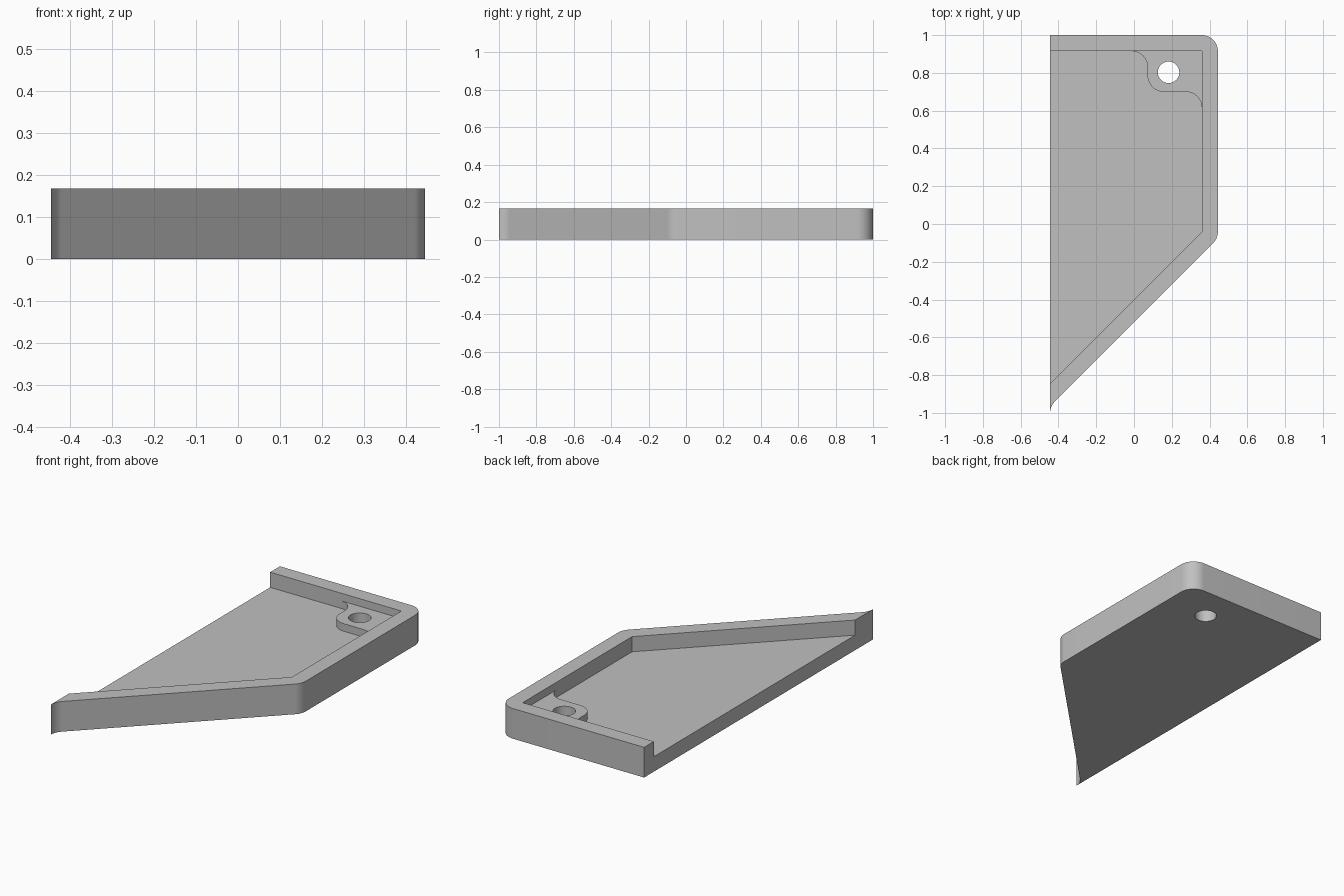
import bpy, bmesh
from math import sin, cos, radians

if "Cube" in bpy.data.objects:
    bpy.data.objects.remove(bpy.data.objects["Cube"])

HALF_W = 0.444          # half width of the plate
WALL = 0.085            # rim thickness, also every fillet radius
HEIGHT, FLOOR, BOSS = 0.167, 0.083, 0.125
IN_X, IN_Y, IN_LOW = HALF_W - WALL, 1 - WALL, -0.041
HOLE = (0.183, 0.803)

grey = bpy.data.materials.new("plain grey")
grey.use_nodes = True
grey.diffuse_color = (0.53, 0.53, 0.53, 1)
grey.node_tree.nodes["Principled BSDF"].inputs["Base Color"].default_value = grey.diffuse_color


def arc(cx, cy, start, end, r=WALL, steps=12):
    angles = [radians(start + (end - start) * i / steps) for i in range(steps + 1)]
    return [(cx + r * cos(a), cy + r * sin(a)) for a in angles]


def prism(name, outline, z0, z1):
    bm = bmesh.new()
    base = bm.faces.new([bm.verts.new((x, y, z0)) for x, y in outline])
    top = bmesh.ops.extrude_face_region(bm, geom=[base])["geom"]
    bmesh.ops.translate(bm, vec=(0, 0, z1 - z0),
                        verts=[v for v in top if isinstance(v, bmesh.types.BMVert)])
    bmesh.ops.recalc_face_normals(bm, faces=bm.faces)
    mesh = bpy.data.meshes.new(name)
    bm.to_mesh(mesh)
    bm.free()
    mesh.materials.append(grey)
    obj = bpy.data.objects.new(name, mesh)
    bpy.context.collection.objects.link(obj)
    return obj


def cut(target, cutter):
    cutter.hide_render = True
    mod = target.modifiers.new(cutter.name, "BOOLEAN")
    mod.operation, mod.solver, mod.object = "DIFFERENCE", "EXACT", cutter
    bpy.ops.object.modifier_apply(modifier=mod.name)
    bpy.data.objects.remove(cutter)


# Solid plate: rounded right corners, flared tip at the front left
outline = ([(-HALF_W, 1)] + arc(IN_X, IN_Y, 90, 0) + arc(IN_X, IN_LOW, 0, -45)
           + arc(-HALF_W + WALL, -1, 135, 180))
plate = prism("corner_tray", outline, 0, HEIGHT)
bpy.context.view_layer.objects.active = plate
plate.select_set(True)

# Pocket open on the left side, leaving the rim
out_x = -HALF_W - 0.1
open_side = [(IN_X, IN_LOW), (out_x, IN_LOW - IN_X + out_x), (out_x, IN_Y)]

# Deep pocket runs around the screw boss
boss_edge = (arc(-0.013, IN_Y - WALL, 90, 0) + arc(0.157, 0.785, 180, 270)
             + arc(IN_X - WALL, 0.615, 90, 0))
cut(plate, prism("deep_pocket", boss_edge + open_side, FLOOR, 0.3))

# Shallow pocket lowers the boss below the rim
cut(plate, prism("shallow_pocket", [(IN_X, IN_Y)] + open_side, BOSS, 0.3))

# Screw hole through boss and floor
cut(plate, prism("screw_hole", arc(*HOLE, 0, 360, 0.057, 40)[:-1], -0.1, 0.3))

bpy.ops.object.shade_smooth_by_angle(angle=radians(30))
